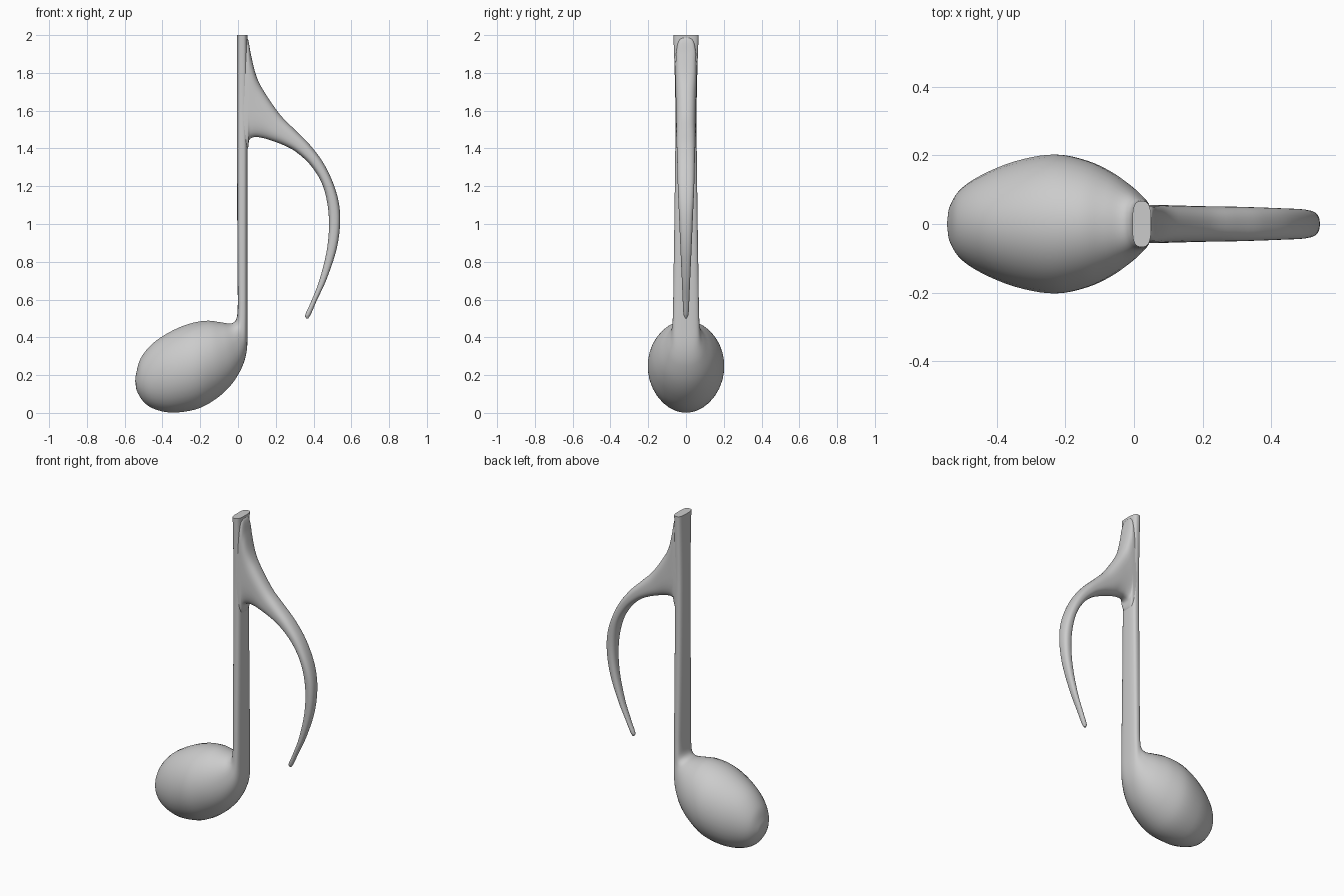
import bpy, bmesh
from math import cos, sin, pi, copysign
from mathutils import Vector


def spline(rows, steps):
    """Smooth chord-length Hermite interpolation through station rows."""
    p = [Vector(r) for r in rows]
    t = [0.0]
    for a, b in zip(p, p[1:]):
        t.append(t[-1] + (Vector(b[:4]) - Vector(a[:4])).length + 1e-4)
    n = len(p)
    m = []
    for i in range(n):
        lo, hi = max(i - 1, 0), min(i + 1, n - 1)
        m.append((p[hi] - p[lo]) / (t[hi] - t[lo]))
    out = []
    for i in range(n - 1):
        h = t[i + 1] - t[i]
        for k in range(steps):
            u = k / steps
            out.append(p[i] * (2*u**3 - 3*u*u + 1) + m[i] * h * (u**3 - 2*u*u + u)
                       + p[i + 1] * (3*u*u - 2*u**3) + m[i + 1] * h * (u**3 - u*u))
    out.append(p[-1])
    return out


def loft(name, rows, steps=5, sides=32):
    """Each row: edge A (x, z), edge B (x, z), half depth in y, squareness."""
    bm = bmesh.new()
    rings = []
    for ax, az, bx, bz, y, e in spline(rows, steps):
        ring = []
        for k in range(sides):
            a = 2 * pi * (k + 0.5) / sides
            c = copysign(abs(cos(a)) ** (2 / e), cos(a))
            s = copysign(abs(sin(a)) ** (2 / e), sin(a))
            ring.append(bm.verts.new(((ax + bx) / 2 + c * (ax - bx) / 2, y * s,
                                      (az + bz) / 2 + c * (az - bz) / 2)))
        rings.append(ring)
    for r, q in zip(rings, rings[1:]):
        for k in range(sides):
            j = (k + 1) % sides
            bm.faces.new((r[k], r[j], q[j], q[k]))
    bm.faces.new(rings[0])
    bm.faces.new(rings[-1])
    bmesh.ops.recalc_face_normals(bm, faces=bm.faces)
    mesh = bpy.data.meshes.new(name)
    bm.to_mesh(mesh)
    bm.free()
    ob = bpy.data.objects.new(name, mesh)
    bpy.context.collection.objects.link(ob)
    bpy.ops.object.select_all(action='DESELECT')
    ob.select_set(True)
    bpy.context.view_layer.objects.active = ob
    bpy.ops.object.shade_smooth_by_angle(angle=0.9)
    return ob


# Note head bending up into the stem
loft("note_head_and_stem", [
    (-.544, .175, -.544, .165, .006, 2),
    (-.539, .21, -.535, .115, .050, 2),
    (-.515, .29, -.49, .048, .103, 2),
    (-.45, .37, -.42, .012, .147, 2),
    (-.35, .435, -.33, .001, .185, 2),
    (-.25, .475, -.21, .022, .203, 2),
    (-.16, .489, -.11, .078, .184, 2),
    (-.09, .480, -.03, .155, .147, 2.1),
    (-.035, .474, .025, .25, .104, 2.3),
    (-.010, .495, .047, .335, .078, 2.6),
    (-.002, .55, .050, .45, .070, 2.9),
    (-.002, .68, .050, .66, .067, 3),
    (-.004, 1.0, .050, 1.0, .062, 3),
    (-.005, 1.55, .050, 1.55, .056, 3),
    (-.005, 1.8, .050, 1.8, .060, 3),
    (-.005, 2.0, .050, 2.0, .067, 3),
])

# Curved flag, fanning out of the stem and tapering to the tip
loft("flag", [
    (.025, 1.98, .025, 1.36, .056, 4),
    (.050, 1.985, .052, 1.40, .056, 4),
    (.068, 1.90, .060, 1.445, .056, 3.5),
    (.095, 1.79, .090, 1.46, .055, 3),
    (.130, 1.715, .130, 1.455, .054, 2.7),
    (.222, 1.58, .175, 1.442, .052, 2.5),
    (.300, 1.50, .240, 1.418, .051, 2.5),
    (.380, 1.42, .305, 1.383, .049, 2.5),
    (.460, 1.31, .385, 1.31, .046, 2.5),
    (.520, 1.17, .450, 1.20, .043, 2.5),
    (.541, 1.04, .480, 1.05, .037, 2.5),
    (.525, .88, .473, .88, .030, 2.5),
    (.470, .71, .430, .70, .022, 2.4),
    (.415, .59, .383, .58, .017, 2.2),
    (.386, .523, .355, .516, .013, 2),
    (.372, .501, .361, .500, .005, 2),
])
